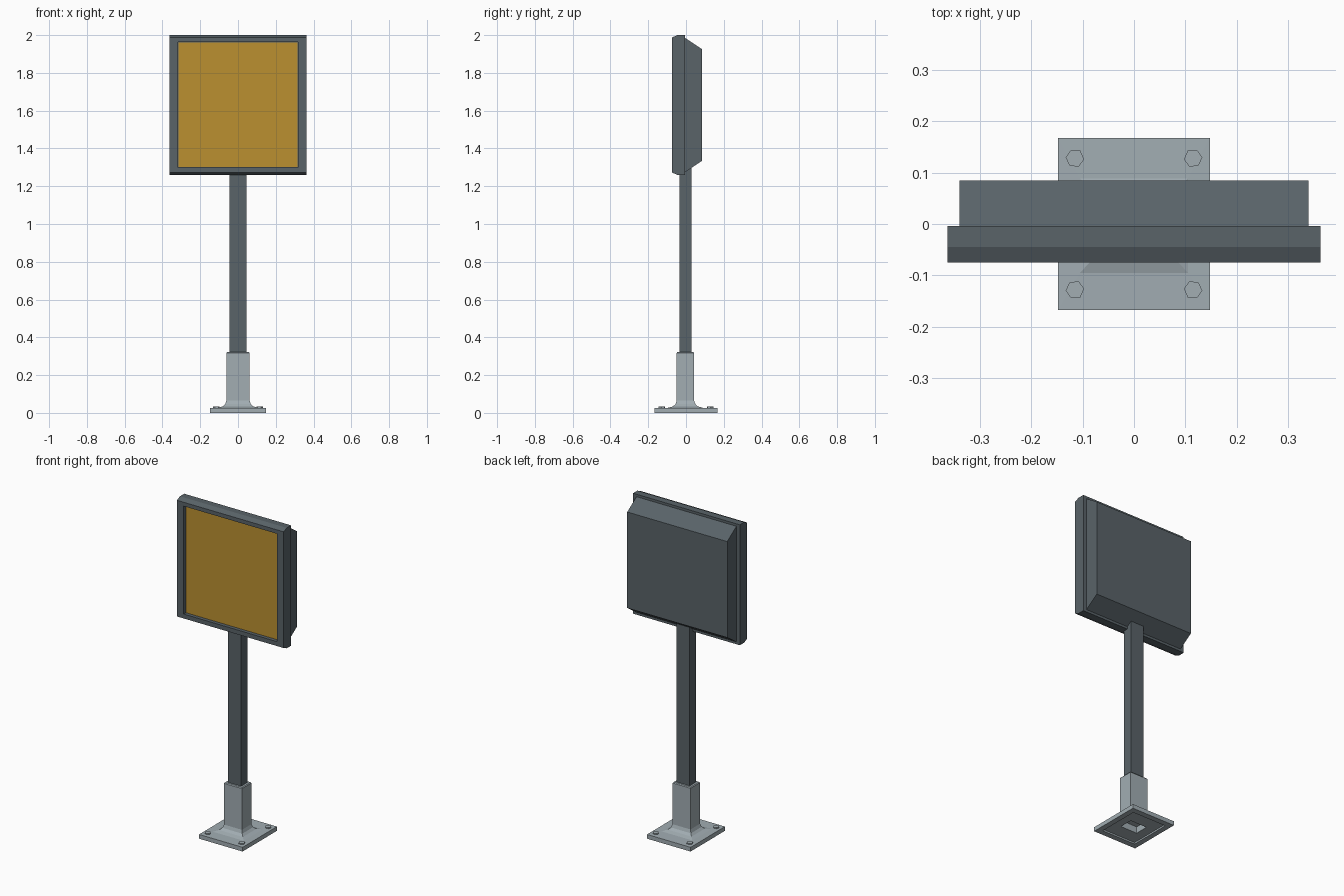
import bpy, bmesh, math

if "Cube" in bpy.data.objects:
    bpy.data.objects.remove(bpy.data.objects["Cube"])


def material(name, rgb):
    m = bpy.data.materials.new(name)
    m.diffuse_color = (*rgb, 1)
    m.use_nodes = True
    m.node_tree.nodes["Principled BSDF"].inputs["Base Color"].default_value = m.diffuse_color
    return m


DARK = material("dark_grey_paint", (0.10, 0.125, 0.14))
LIGHT = material("light_grey_metal", (0.36, 0.42, 0.45))
AMBER = material("amber_panel", (0.5, 0.28, 0.03))


def finish(bm, name, mat):
    bmesh.ops.recalc_face_normals(bm, faces=bm.faces)
    mesh = bpy.data.meshes.new(name)
    bm.to_mesh(mesh)
    bm.free()
    mesh.materials.append(mat)
    obj = bpy.data.objects.new(name, mesh)
    bpy.context.collection.objects.link(obj)
    return obj


def loft(name, rings, mat):
    """Join a list of 4-point rings into a closed solid."""
    bm = bmesh.new()
    loops = [[bm.verts.new(p) for p in ring] for ring in rings]
    for a, b in zip(loops, loops[1:]):
        for i in range(4):
            j = (i + 1) % 4
            bm.faces.new((a[i], a[j], b[j], b[i]))
    bm.faces.new(loops[0])
    bm.faces.new(loops[-1])
    return finish(bm, name, mat)


def flat_ring(hx, hy, z, cy=0.0):
    return [(-hx, cy - hy, z), (hx, cy - hy, z), (hx, cy + hy, z), (-hx, cy + hy, z)]


def upright_ring(y, hx, z0, z1):
    return [(-hx, y, z0), (hx, y, z0), (hx, y, z1), (-hx, y, z1)]


CY = -0.003  # pole centre line

# Base plate with hollow underside, flared foot and square sleeve
loft("base_and_sleeve", [
    flat_ring(0.057, 0.042, 0.05, CY),
    flat_ring(0.057, 0.042, 0.01, CY),
    flat_ring(0.115, 0.132, 0.01),
    flat_ring(0.115, 0.132, 0.0),
    flat_ring(0.148, 0.167, 0.0),
    flat_ring(0.148, 0.167, 0.026),
    flat_ring(0.105, 0.092, 0.027, CY),
    flat_ring(0.081, 0.066, 0.034, CY),
    flat_ring(0.068, 0.053, 0.046, CY),
    flat_ring(0.061, 0.046, 0.065, CY),
    flat_ring(0.061, 0.046, 0.318, CY),
    flat_ring(0.057, 0.042, 0.323, CY),
], LIGHT)

# Hexagonal bolt heads in the four corners
for sx in (-1, 1):
    for sy in (-1, 1):
        bm = bmesh.new()
        bmesh.ops.create_cone(bm, cap_ends=True, segments=6, radius1=0.018,
                              radius2=0.018, depth=0.014)
        bolt = finish(bm, "bolt", LIGHT)
        bolt.location = (sx * 0.115, sy * 0.128, 0.026)
        bolt.rotation_euler.z = math.radians(30 + 6 * sx * sy)

# Pole, running up into the housing
loft("pole", [flat_ring(0.045, 0.031, 0.3, CY), flat_ring(0.045, 0.031, 1.33, CY)], DARK)

# Front frame with sloped top and bottom edges and a recessed opening
loft("front_frame", [
    upright_ring(-0.004, 0.363, 1.26, 2.0),
    upright_ring(-0.045, 0.363, 1.26, 2.0),
    upright_ring(-0.075, 0.363, 1.273, 1.987),
    upright_ring(-0.075, 0.317, 1.30, 1.963),
    upright_ring(-0.052, 0.317, 1.30, 1.963),
], DARK)

# Rear housing with sloped top and bottom
loft("rear_housing", [
    upright_ring(-0.004, 0.34, 1.275, 1.985),
    upright_ring(0.085, 0.34, 1.335, 1.925),
], DARK)

# Amber display panel
loft("display_panel", [
    upright_ring(-0.05, 0.316, 1.301, 1.962),
    upright_ring(-0.055, 0.316, 1.301, 1.962),
], AMBER)
